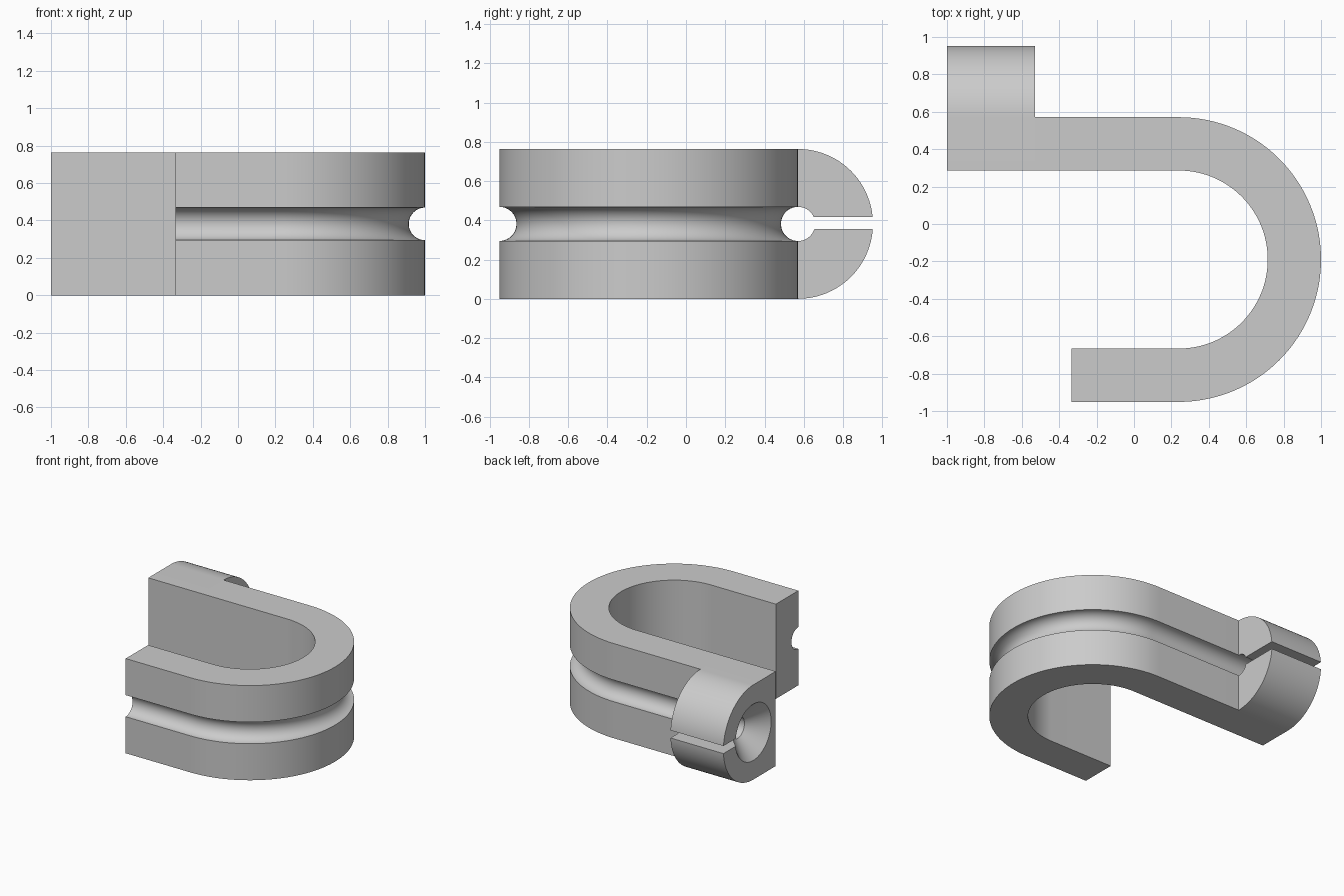
import bpy
import bmesh
from math import sin, cos, asin, pi

cube = bpy.data.objects.get("Cube")
if cube:
    bpy.data.objects.remove(cube, do_unlink=True)

HEIGHT = 0.763
MID = HEIGHT / 2
WALL = 0.285           # thickness of the bent bar
BEND = 0.761           # outer radius of the bend
CX, CY = 0.239, -0.19  # centre of the bend
BACK = CY + BEND       # outer back face, also the axis of the bore
BORE, SINK = 0.087, 0.227
END, STEP = -1.0, -0.528
SLIT_LOW, SLIT_HIGH = -0.027, 0.034

grey = bpy.data.materials.new("plain grey")
grey.use_nodes = True
colour = (0.6, 0.6, 0.6, 1)
grey.diffuse_color = colour
grey.node_tree.nodes["Principled BSDF"].inputs["Base Color"].default_value = colour


def arc(radius, start, stop, steps):
    angles = [start + (stop - start) * i / steps for i in range(steps + 1)]
    return [(radius * cos(a), radius * sin(a)) for a in angles]


def loft(name, sections):
    """Skin a list of matching closed sections and cap both ends."""
    bm = bmesh.new()
    rings = [[bm.verts.new(p) for p in s] for s in sections]
    for a, b in zip(rings, rings[1:]):
        for i in range(len(a)):
            j = (i + 1) % len(a)
            bm.faces.new((a[i], a[j], b[j], b[i]))
    bm.faces.new(rings[0])
    bm.faces.new(rings[-1])
    bmesh.ops.recalc_face_normals(bm, faces=bm.faces)
    mesh = bpy.data.meshes.new(name)
    bm.to_mesh(mesh)
    bm.free()
    mesh.materials.append(grey)
    obj = bpy.data.objects.new(name, mesh)
    bpy.context.collection.objects.link(obj)
    bpy.ops.object.select_all(action='DESELECT')
    obj.select_set(True)
    bpy.context.view_layer.objects.active = obj
    bpy.ops.object.shade_smooth_by_angle()


# Bent bar: grooved section swept along a hook-shaped path
groove = [(d, MID + z) for d, z in arc(BORE, 1.5 * pi, 0.5 * pi, 28)]
bar_section = [(-WALL, 0), (0, 0)] + groove + [(0, HEIGHT), (-WALL, HEIGHT)]
bend = [(CX + x, CY + y, x / BEND, y / BEND)
        for x, y in arc(BEND, -pi / 2, pi / 2, 72)]
path = [(-0.335, CY - BEND, 0, -1)] + bend + [(STEP, BACK, 0, 1)]
loft("hook_bar", [[(x + nx * d, y + ny * d, z) for d, z in bar_section]
                  for x, y, nx, ny in path])


# Clamp end: half-round lug with a slit and a countersunk bore
def clamp_section(x, radius):
    outer_low = arc(MID, -pi / 2, asin(SLIT_LOW / MID), 32)
    bore = arc(radius, asin(SLIT_LOW / radius),
               asin(SLIT_HIGH / radius) - 2 * pi, 56)
    outer_high = arc(MID, asin(SLIT_HIGH / MID), pi / 2, 32)
    points = [(-WALL, -MID)] + outer_low + bore + outer_high + [(-WALL, MID)]
    return [(x, BACK + y, MID + z) for y, z in points]


loft("clamp_end", [clamp_section(END, SINK),
                   clamp_section(END + SINK - BORE, BORE),
                   clamp_section(STEP, BORE)])
